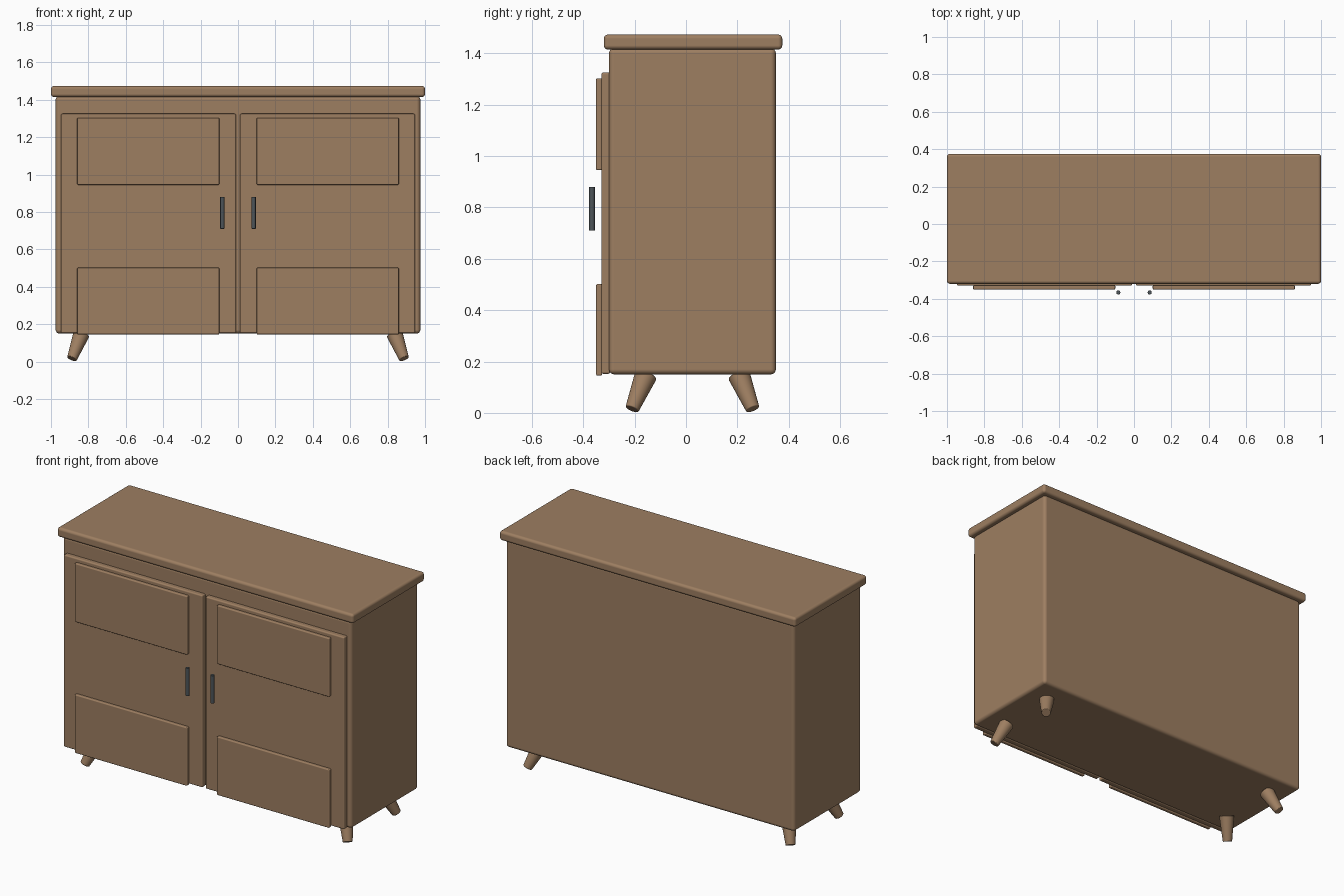
import bpy
from mathutils import Vector

old = bpy.data.objects.get("Cube")
if old:
    bpy.data.objects.remove(old, do_unlink=True)


def material(name, color):
    m = bpy.data.materials.new(name)
    m.use_nodes = True
    m.diffuse_color = color
    m.node_tree.nodes["Principled BSDF"].inputs["Base Color"].default_value = color
    return m


wood = material("brown wood", (0.34, 0.21, 0.12, 1))
metal = material("dark metal", (0.075, 0.09, 0.10, 1))


def finish(name, mat, bevel):
    """Name, colour and round the edges of the active object."""
    ob = bpy.context.object
    ob.name = name
    ob.data.materials.append(mat)
    bpy.ops.object.shade_smooth_by_angle()
    mod = ob.modifiers.new("rounded edges", "BEVEL")
    mod.width = bevel
    mod.segments = 4
    mod.limit_method = "ANGLE"
    mod.harden_normals = True
    return ob


def box(name, lo, hi, bevel):
    lo, hi = Vector(lo), Vector(hi)
    bpy.ops.mesh.primitive_cube_add(size=1, location=(lo + hi) / 2)
    bpy.context.object.scale = hi - lo
    bpy.ops.object.transform_apply(location=False, rotation=False, scale=True)
    return finish(name, wood, bevel)


def rod(name, start, end, r1, r2, mat, bevel):
    start, end = Vector(start), Vector(end)
    axis = end - start
    bpy.ops.mesh.primitive_cone_add(
        vertices=32, radius1=r1, radius2=r2, depth=axis.length,
        location=(start + end) / 2,
        rotation=axis.to_track_quat("Z", "Y").to_euler())
    return finish(name, mat, bevel)


# Carcass and overhanging top
box("cabinet_body", (-0.975, -0.30, 0.15), (0.975, 0.35, 1.42), 0.02)
box("table_top", (-1, -0.32, 1.415), (1, 0.375, 1.473), 0.016)

# Doors, raised panels and handles
for side, s in (("left", 1), ("right", -1)):
    def span(a, b):
        return sorted((s * a, s * b))

    x0, x1 = span(0.01, 0.947)
    box(f"{side}_door", (x0, -0.33, 0.152), (x1, -0.295, 1.325), 0.008)
    x0, x1 = span(0.10, 0.86)
    box(f"{side}_upper_panel", (x0, -0.35, 0.945), (x1, -0.327, 1.303), 0.006)
    box(f"{side}_lower_panel", (x0, -0.35, 0.145), (x1, -0.327, 0.502), 0.006)
    hx = s * 0.084
    rod(f"{side}_handle", (hx, -0.366, 0.71), (hx, -0.366, 0.88),
        0.011, 0.011, metal, 0.001)

    # Splayed tapered legs
    for end, e in (("front", -1), ("back", 1)):
        rod(f"{end}_{side}_leg",
            (s * 0.888, 0.025 + e * 0.235, 0.015),
            (s * 0.837, 0.025 + e * 0.181, 0.147),
            0.027, 0.044, wood, 0.004)
